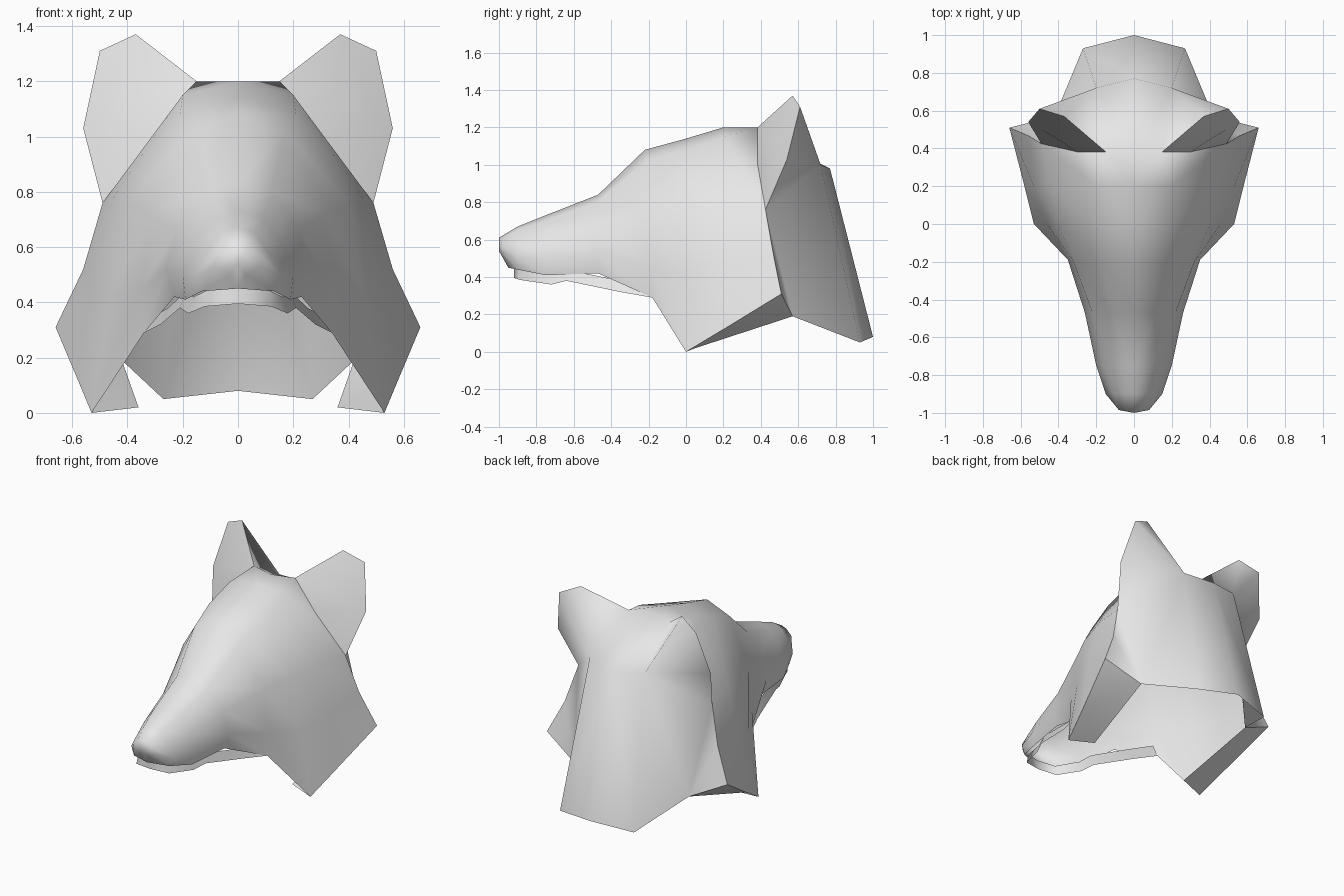
import bpy, bmesh, math
from mathutils import Vector

cube = bpy.data.objects.get("Cube")
if cube:
    bpy.data.objects.remove(cube, do_unlink=True)

fur = bpy.data.materials.new("plain grey")
fur.use_nodes = True
grey = (0.8, 0.8, 0.8, 1)
fur.diffuse_color = grey
fur.node_tree.nodes["Principled BSDF"].inputs["Base Color"].default_value = grey


def loft(faces, rows):
    """Bridge neighbouring rows of points with quads."""
    for front, back in zip(rows, rows[1:]):
        for i in range(len(front) - 1):
            faces.append((front[i], back[i], back[i + 1], front[i + 1]))


def build_part(name, faces, smooth_angle):
    """Weld the half surface, mirror it across x and shade it."""
    bm = bmesh.new()
    for face in faces:
        bm.faces.new([bm.verts.new(Vector(p)) for p in face])
    bmesh.ops.remove_doubles(bm, verts=bm.verts, dist=0.001)
    bmesh.ops.recalc_face_normals(bm, faces=bm.faces)
    mesh = bpy.data.meshes.new(name)
    bm.to_mesh(mesh)
    bm.free()
    mesh.materials.append(fur)
    obj = bpy.data.objects.new(name, mesh)
    bpy.context.collection.objects.link(obj)
    bpy.ops.object.select_all(action="DESELECT")
    obj.select_set(True)
    bpy.context.view_layer.objects.active = obj
    bpy.ops.object.shade_smooth_by_angle(angle=math.radians(smooth_angle))
    mirror = obj.modifiers.new("mirror", "MIRROR")
    mirror.use_axis[0] = True
    mirror.use_clip = True
    mirror.merge_threshold = 0.002
    return obj


# Half cross-sections of the head, nose to cheek: y, backward lean, (x, z) from crown to lower edge
sections = [
    (-1, .03, [(0, .61), (.04, .6), (.08, .57), (.08, .53), (.03, .5)]),
    (-.9, 0, [(0, .67), (.06, .65), (.11, .58), (.15, .5), (.13, .44)]),
    (-.75, 0, [(0, .73), (.09, .7), (.16, .6), (.2, .5), (.19, .41)]),
    (-.47, 0, [(0, .84), (.12, .8), (.22, .66), (.26, .52), (.23, .42)]),
    (-.22, .04, [(0, 1.08), (.17, 1.02), (.32, .72), (.35, .45), (.34, .29)]),
    (0, 0, [(0, 1.14), (.21, 1.08), (.4, .76), (.46, .42), (.53, 0)]),
    (.2, 0, [(0, 1.2), (.2, 1.15), (.45, .78), (.53, .48), (.58, .12)]),
    (.34, .17, [(0, 1.2), (.15, 1.2), (.49, .76), (.56, .52), (.66, .31)]),
]
rows = [[(x, y + lean * i / 4, z) for i, (x, z) in enumerate(points)]
        for y, lean, points in sections]
head = []
loft(head, rows)

# Nose tip and the lip beneath it
nose, lip = (0, -1, .54), (0, -.95, .45)
for a, b in zip(rows[0], rows[0][1:]):
    head.append((a, b, nose))
head.append((rows[0][-1], lip, nose))
head.append((rows[0][-1], rows[1][-1], lip))

# Nape and neck, open underneath
crown, ear_inner, ear_low, cheek_mid, cheek_tip = rows[-1]
nape, nape_side = (0, .77, .98), (.2, .72, 1)
neck_end, neck_side, neck_front = (0, 1, .08), (.27, .93, .05), (.42, .57, .19)
head += [
    (crown, nape, nape_side, ear_inner),
    (nape, neck_end, neck_side, nape_side),
    (nape_side, neck_side, neck_front, ear_low),
]

# Cheek tuft: rear side and tucked lower edge
tuft_low, tuft_inner = rows[5][-1], (.36, .05, .02)
tuft_edge = rows[6][-1]
head += [
    (ear_low, neck_front, cheek_mid),
    (cheek_mid, neck_front, cheek_tip),
    (cheek_tip, neck_front, tuft_edge),
    (tuft_edge, neck_front, tuft_inner, tuft_low),
]

# Ear: back shell, front lobe and outer hollow
tip, rim_top, rim_side = (.37, .57, 1.37), (.5, .61, 1.31), (.56, .54, 1.03)
lobe_out, lobe_mid, lobe_base = (.49, .5, 1.07), (.39, .44, 1.1), (.3, .38, 1)
head += [
    (ear_inner, nape_side, tip),
    (tip, nape_side, rim_top),
    (rim_top, nape_side, rim_side),
    (rim_side, nape_side, ear_low),
    (ear_inner, tip, lobe_mid),
    (tip, lobe_out, lobe_mid),
    (ear_inner, lobe_mid, lobe_base),
    (tip, rim_top, rim_side, lobe_out),
    (lobe_out, rim_side, ear_low),
    (lobe_out, ear_low, lobe_base, lobe_mid),
    (ear_inner, lobe_base, ear_low),
]
build_part("head", head, 75)

# Lower jaw: a thin band running back from the chin to the cheek
jaw_edge = [(0, -.92, .395), (.12, -.89, .385), (.18, -.72, .36),
            (.21, -.64, .38), (.28, -.35, .32), (.34, -.18, .29)]
jaw_top = [(x * .9, y, z + .06) for x, y, z in jaw_edge]
jaw = []
loft(jaw, [jaw_edge, jaw_top])
build_part("lower_jaw", jaw, 60)
